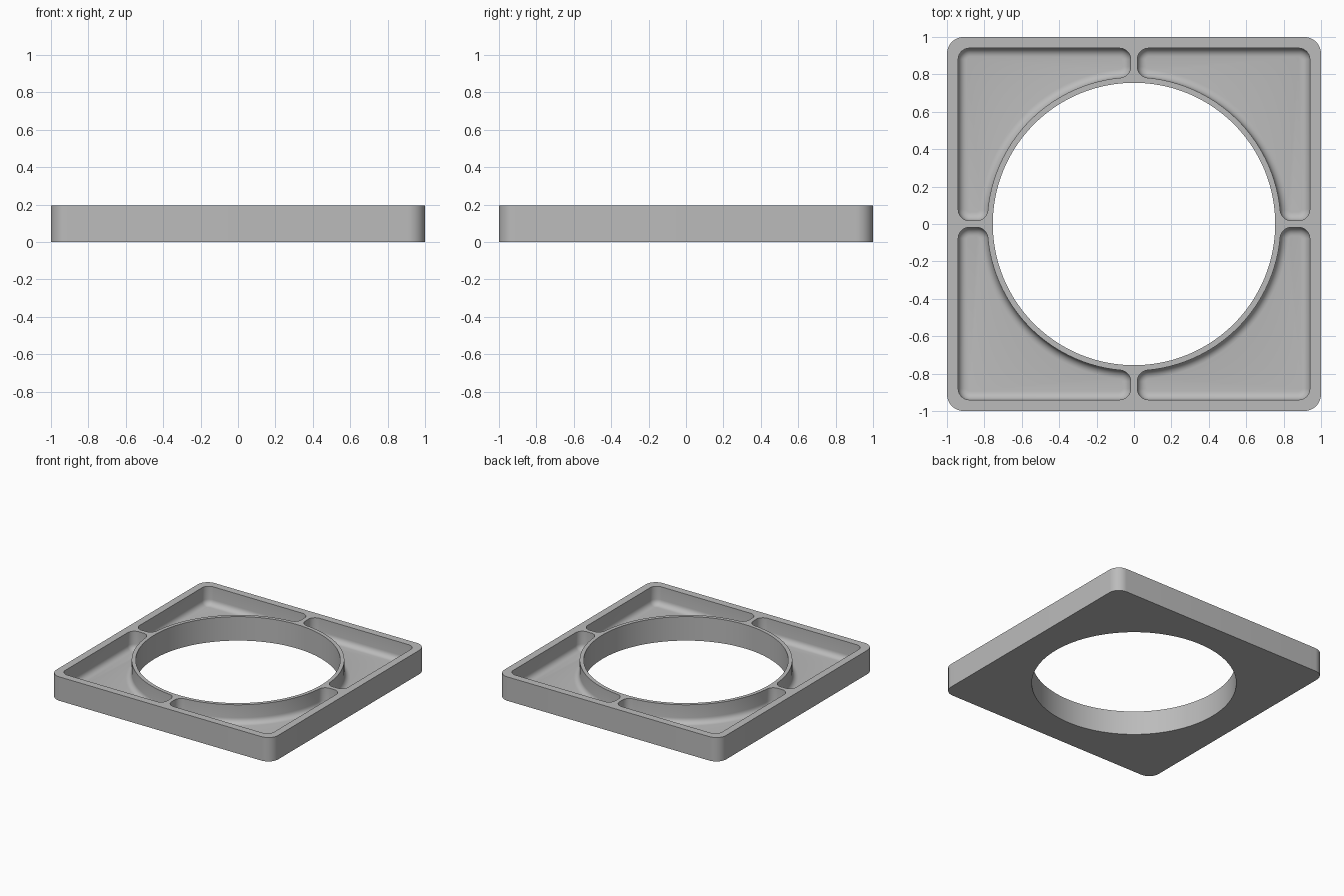
import bpy, bmesh
from math import pi, sin, cos, atan2, sqrt, radians

if "Cube" in bpy.data.objects:
    bpy.data.objects.remove(bpy.data.objects["Cube"])

HEIGHT, FLOOR = 0.195, 0.045
HOLE_R, RING_R = 0.755, 0.785      # inside and outside of the central ring
RIB, RIM = 0.018, 0.94             # pocket limits along x and y
CORNER, FILLET = 0.06, 0.045       # pocket corner radius, floor fillet radius

grey = bpy.data.materials.new("light_grey")
grey.use_nodes = True
grey.diffuse_color = (0.5, 0.5, 0.5, 1)
grey.node_tree.nodes["Principled BSDF"].inputs["Base Color"].default_value = (0.5, 0.5, 0.5, 1)


def arc(cx, cy, r, start, end, steps):
    angles = [start + (end - start) * i / steps for i in range(steps + 1)]
    return [(cx + r * cos(a), cy + r * sin(a)) for a in angles]


def pocket_outline(inset):
    """Rounded corner pocket, shrunk evenly by inset."""
    r = CORNER - inset
    near, far = RIB + CORNER, RIM - CORNER
    reach = sqrt((RING_R + CORNER) ** 2 - near ** 2)
    t = atan2(reach, near)
    return (arc(far, far, r, 0, pi / 2, 10)
            + arc(near, far, r, pi / 2, pi, 10)
            + arc(near, reach, r, pi, pi + t, 10)
            + arc(0, 0, RING_R + inset, t, pi / 2 - t, 40)[1:-1]
            + arc(reach, near, r, pi * 1.5 - t, pi * 1.5, 10)
            + arc(far, near, r, pi * 1.5, pi * 2, 10))


def loft(name, layers):
    """Closed solid through stacked (outline, height) layers."""
    bm = bmesh.new()
    rings = [[bm.verts.new((x, y, z)) for x, y in outline] for outline, z in layers]
    n = len(rings[0])
    for low, high in zip(rings, rings[1:]):
        for i in range(n):
            j = (i + 1) % n
            bm.faces.new((low[i], low[j], high[j], high[i]))
    bm.faces.new(rings[0][::-1])
    bm.faces.new(rings[-1])
    bmesh.ops.recalc_face_normals(bm, faces=bm.faces)
    mesh = bpy.data.meshes.new(name)
    bm.to_mesh(mesh)
    bm.free()
    mesh.materials.append(grey)
    obj = bpy.data.objects.new(name, mesh)
    bpy.context.collection.objects.link(obj)
    return obj


def cut(target, cutter):
    cutter.hide_render = True
    mod = target.modifiers.new("cut", "BOOLEAN")
    mod.operation, mod.solver, mod.object = "DIFFERENCE", "EXACT", cutter
    bpy.context.view_layer.objects.active = target
    bpy.ops.object.modifier_apply(modifier=mod.name)
    bpy.data.objects.remove(cutter)


# Square plate with rounded corners
R = 0.09
outline = []
for k, (sx, sy) in enumerate([(1, 1), (-1, 1), (-1, -1), (1, -1)]):
    outline += arc(sx * (1 - R), sy * (1 - R), R, k * pi / 2, (k + 1) * pi / 2, 12)
frame = loft("square_frame", [(outline, 0), (outline, HEIGHT)])

# Round opening through the middle
circle = arc(0, 0, HOLE_R, 0, 2 * pi, 128)[:-1]
cut(frame, loft("opening_cutter", [(circle, -0.1), (circle, HEIGHT + 0.1)]))

# Four corner pockets with a filleted floor
layers = []
for i in range(7):
    a = pi / 2 * i / 6
    layers.append((pocket_outline(FILLET * (1 - sin(a))), FLOOR + FILLET * (1 - cos(a))))
layers.append((pocket_outline(0), HEIGHT + 0.1))
for k in range(4):
    pocket = loft("pocket_cutter", layers)
    pocket.rotation_euler.z = k * pi / 2
    bpy.context.view_layer.update()
    cut(frame, pocket)

# Smooth rounded walls, keep rim edges crisp
bpy.ops.object.select_all(action="DESELECT")
frame.select_set(True)
bpy.context.view_layer.objects.active = frame
bpy.ops.object.shade_smooth_by_angle(angle=radians(35))
